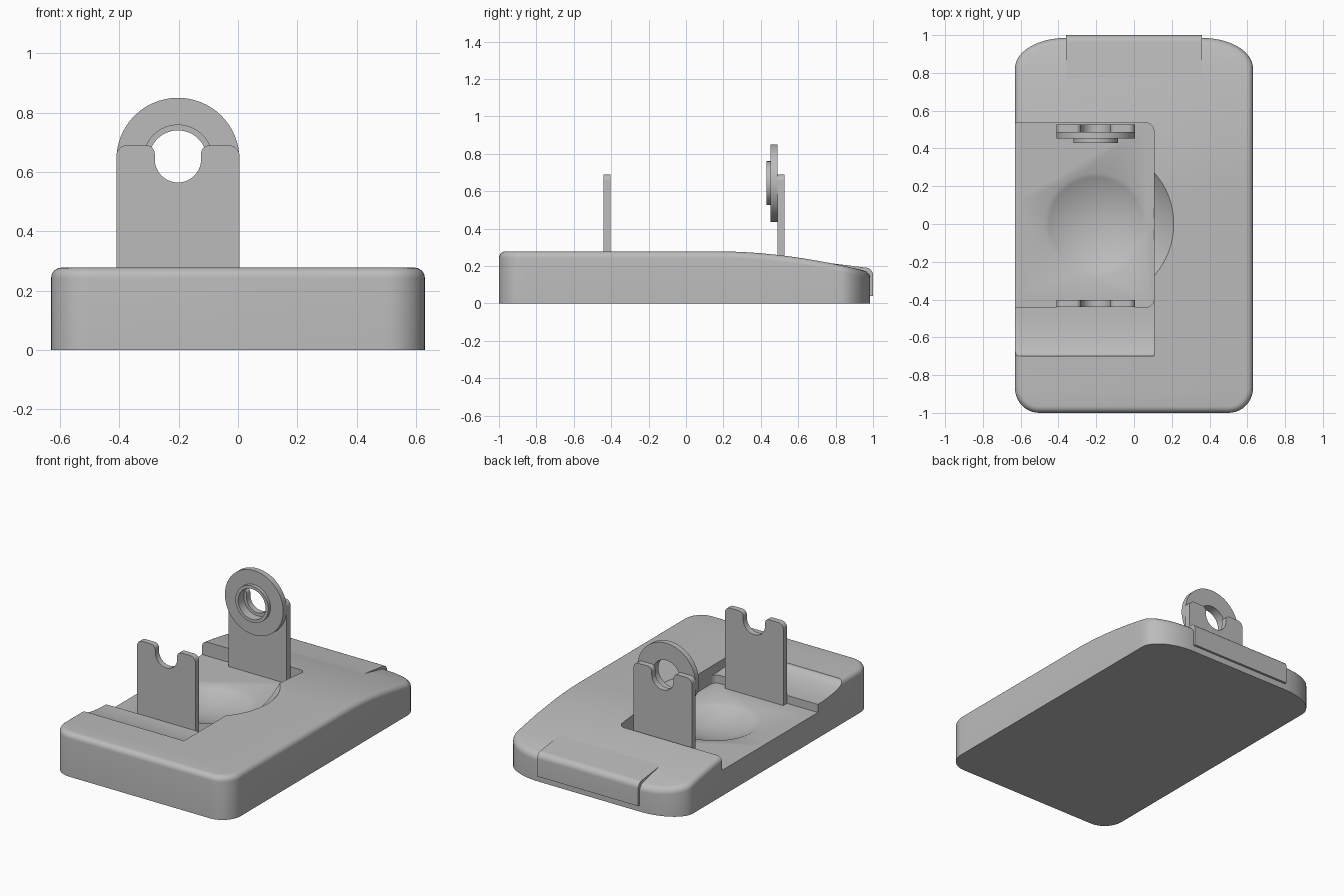
import bpy, bmesh
from math import sin, cos, pi, sqrt
from mathutils import Matrix

cube = bpy.data.objects.get("Cube")
if cube:
    bpy.data.objects.remove(cube, do_unlink=True)

grey = bpy.data.materials.new("plain grey")
grey.use_nodes = True
colour = (0.5, 0.5, 0.5, 1)
grey.diffuse_color = colour
grey.node_tree.nodes["Principled BSDF"].inputs["Base Color"].default_value = colour

HALF_W, TOP, FLOOR, LEDGE = 0.63, 0.278, 0.165, 0.217
AXIS_X, AXIS_Z = -0.2025, 0.643


def make(name, bm):
    bmesh.ops.recalc_face_normals(bm, faces=bm.faces)
    mesh = bpy.data.meshes.new(name)
    bm.to_mesh(mesh)
    bm.free()
    mesh.materials.append(grey)
    ob = bpy.data.objects.new(name, mesh)
    bpy.context.collection.objects.link(ob)
    return ob


def smooth(ob):
    bpy.ops.object.select_all(action='DESELECT')
    ob.select_set(True)
    bpy.context.view_layer.objects.active = ob
    bpy.ops.object.shade_smooth_by_angle(angle=pi / 6)


def arc(cx, cy, rx, ry, a0, a1, n=10):
    return [(cx + rx * cos(a0 + (a1 - a0) * i / n),
             cy + ry * sin(a0 + (a1 - a0) * i / n)) for i in range(n + 1)]


def prism(name, points, axis, lo, hi):
    """Extrude a closed 2D outline along the given axis."""
    bm = bmesh.new()
    place = {'x': lambda p, t: (t, p[0], p[1]),
             'y': lambda p, t: (p[0], t, p[1]),
             'z': lambda p, t: (p[0], p[1], t)}[axis]
    a, b = ([bm.verts.new(place(p, t)) for p in points] for t in (lo, hi))
    bm.faces.new(a)
    bm.faces.new(b)
    for i in range(len(points)):
        j = (i + 1) % len(points)
        bm.faces.new((a[i], a[j], b[j], b[i]))
    return make(name, bm)


# Base: rounded outline, top falling away toward the back, rolled top edge
def top_height(y):
    return TOP - 0.11 * (max(0, y - 0.2) / 0.785) ** 1.8


def half_outline(inset):
    r, rx, ry, back = 0.13, 0.27, 0.16, 0.985
    pts = arc(HALF_W - r, r - 1, r - inset, r - inset, -pi / 2, 0)
    y0, y1 = r - 1, back - ry
    pts += [(HALF_W - inset, y0 + (y1 - y0) * i / 24) for i in range(1, 24)]
    return pts + arc(HALF_W - rx, y1, rx - inset, ry - inset, 0, pi / 2, 14)


def build_base():
    bm = bmesh.new()
    roll, steps = 0.035, 6
    levels = [(0, None)]
    for k in range(steps + 1):
        a = pi / 2 * k / steps
        levels.append((roll * (1 - cos(a)), roll * (1 - sin(a))))
    rings = []
    for inset, drop in levels:
        half = half_outline(inset)
        full = half + [(-x, y) for x, y in reversed(half)]
        rings.append([bm.verts.new((x, y, 0 if drop is None else top_height(y) - drop))
                      for x, y in full])
    n = len(rings[0])
    for low, high in zip(rings, rings[1:]):
        for i in range(n):
            j = (i + 1) % n
            bm.faces.new((low[i], low[j], high[j], high[i]))
    bm.faces.new(rings[0])
    cap = rings[-1]
    for i in range(n // 2 - 1):
        bm.faces.new((cap[i], cap[i + 1], cap[n - 2 - i], cap[n - 1 - i]))
    return make("base", bm)


base = build_base()

# Recess open on one side, curved ramp in front of it, and a round bowl
x0, x1, r = -0.8, 0.105, 0.04
recess = [(x0, -0.44)] + arc(x1 - r, -0.44 + r, r, r, -pi / 2, 0) \
    + arc(x1 - r, 0.535 - r, r, r, 0, pi / 2) + [(x0, 0.535)]
ramp_depth = TOP - LEDGE
ramp = [(-0.70 + 0.26 * (1 - cos(t)), TOP - ramp_depth * sin(t))
        for t in [pi / 2 * i / 14 for i in range(15)]]
ramp += [(-0.40, LEDGE), (-0.40, 0.5), (-0.70, 0.5)]
ball = bmesh.new()
bmesh.ops.create_uvsphere(ball, u_segments=72, v_segments=48, radius=0.556,
                          matrix=Matrix.Translation((AXIS_X, 0, 0.65)))
cutters = [prism("recess_cutter", recess, 'z', FLOOR, 0.6),
           prism("ramp_cutter", ramp, 'x', x0, x1),
           make("bowl_cutter", ball)]
for c in cutters:
    c.hide_render = True
    mod = base.modifiers.new(c.name, 'BOOLEAN')
    mod.operation, mod.solver, mod.object = 'DIFFERENCE', 'EXACT', c
bpy.context.view_layer.update()
cut = bpy.data.meshes.new_from_object(
    base.evaluated_get(bpy.context.evaluated_depsgraph_get()))
base.modifiers.clear()
base.data = cut
for c in cutters:
    bpy.data.objects.remove(c, do_unlink=True)
smooth(base)


# Upright supports with a rounded slot in the top
def support(name, y0, y1):
    w, top, slot, ro, ri = 0.2075, 0.69, 0.078, 0.035, 0.028
    right = [(w, FLOOR - 0.01)] + arc(w - ro, top - ro, ro, ro, 0, pi / 2, 8)
    right += arc(slot + ri, top - ri, ri, ri, pi / 2, pi, 8)
    right += arc(0, AXIS_Z, slot, slot, 0, -pi / 2, 14)
    pts = right + [(-x, z) for x, z in reversed(right[:-1])]
    smooth(prism(name, [(AXIS_X + x, z) for x, z in pts], 'y', y0, y1))


support("front_support", -0.44, -0.403)
support("back_support", 0.488, 0.526)

# Bearing ring with a raised hub, turned about the y direction
profile = [(0.0975, 0.43), (0.1175, 0.43), (0.1175, 0.452),
           (0.2075, 0.452), (0.2075, 0.488), (0.0975, 0.488)]
bm = bmesh.new()
seg = 64
loops = [[bm.verts.new((AXIS_X + rad * cos(2 * pi * i / seg), y,
                        AXIS_Z + rad * sin(2 * pi * i / seg))) for i in range(seg)]
         for rad, y in profile]
for k, a in enumerate(loops):
    b = loops[(k + 1) % len(loops)]
    for i in range(seg):
        j = (i + 1) % seg
        bm.faces.new((a[i], a[j], b[j], b[i]))
smooth(make("bearing_ring", bm))

# Raised tab wrapping over the back edge
tab = [(0.9, 0.04), (1.0, 0.04)] + arc(0.96, 0.152, 0.04, 0.04, 0, pi / 2, 8) \
    + [(0.65, 0.231), (0.65, 0.1), (0.9, 0.1)]
smooth(prism("back_tab", tab, 'x', -0.36, 0.36))
